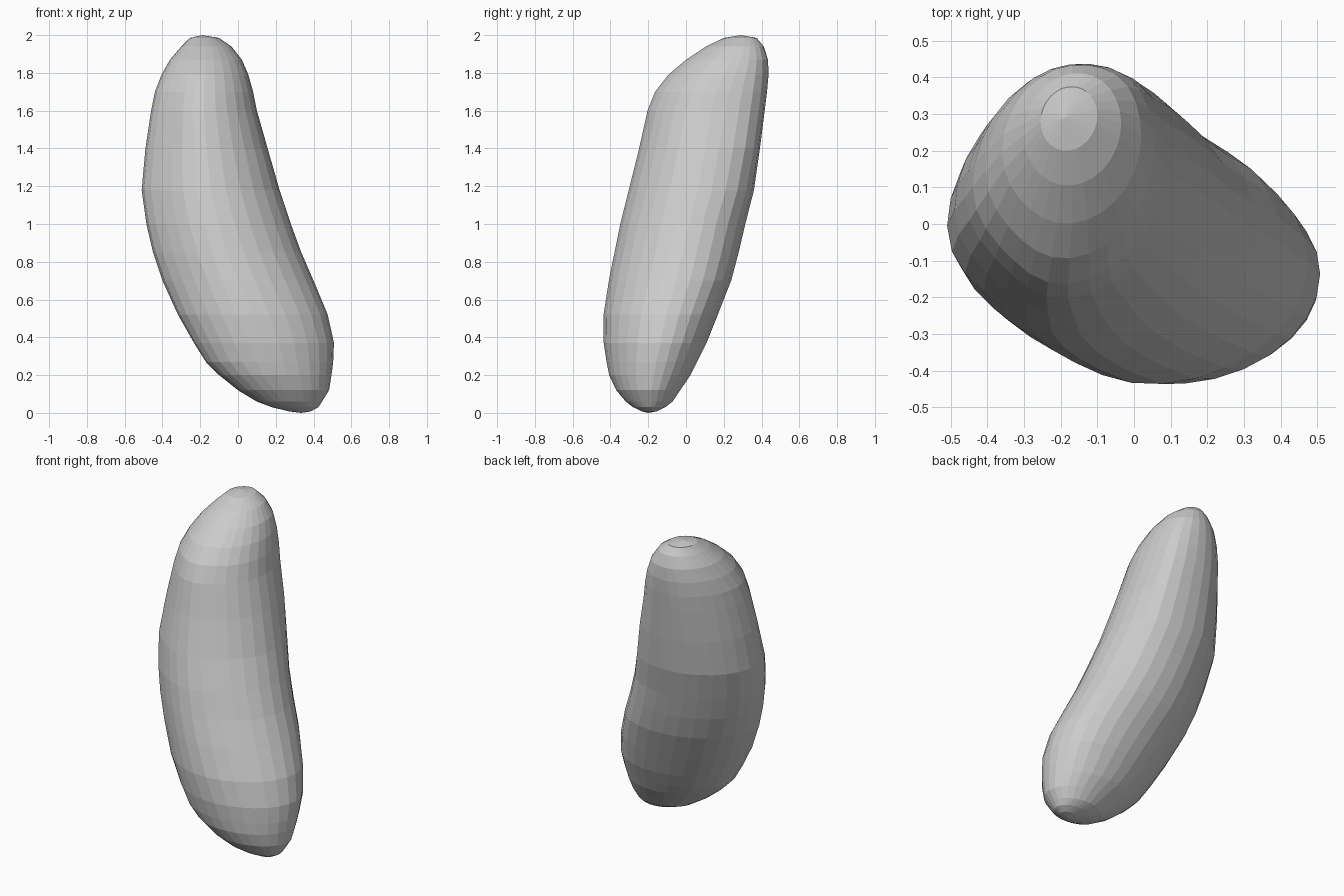
import bpy, bmesh, math

SIDES = 28
SKEW = 0.10  # slight lean of each cross-section toward the back right

# Horizontal cross-sections: z, x min, x max, y min, y max
SECTIONS = [
    (0.008, 0.27, 0.385, -0.235, -0.155),
    (0.03, 0.18, 0.425, -0.28, -0.11),
    (0.06, 0.10, 0.445, -0.32, -0.07),
    (0.12, 0.0, 0.482, -0.37, -0.03),
    (0.20, -0.10, 0.495, -0.408, 0.025),
    (0.27, -0.17, 0.504, -0.422, 0.06),
    (0.37, -0.233, 0.508, -0.437, 0.11),
    (0.52, -0.318, 0.475, -0.438, 0.17),
    (0.70, -0.40, 0.40, -0.41, 0.24),
    (0.85, -0.45, 0.335, -0.38, 0.28),
    (1.00, -0.485, 0.28, -0.35, 0.315),
    (1.18, -0.51, 0.22, -0.305, 0.36),
    (1.40, -0.49, 0.157, -0.25, 0.39),
    (1.60, -0.46, 0.10, -0.205, 0.415),
    (1.70, -0.44, 0.08, -0.165, 0.428),
    (1.79, -0.405, 0.055, -0.095, 0.437),
    (1.87, -0.36, 0.02, 0.0, 0.435),
    (1.94, -0.30, -0.035, 0.105, 0.412),
    (1.985, -0.255, -0.10, 0.20, 0.375),
]
BOTTOM_TIP = (0.335, -0.20, 0.0)
TOP_TIP = (-0.19, 0.29, 2.0)

bm = bmesh.new()


def ramp(z, start, end):
    return max(0.0, min(1.0, (z - start) / (end - start)))


def add_ring(z, x0, x1, y0, y1):
    cx, cy, a, b = (x0 + x1) / 2, (y0 + y1) / 2, (x1 - x0) / 2, (y1 - y0) / 2
    # Fuller back-right corner, flatter front-left corner along the middle
    fade = 1 - ramp(z, 1.65, 1.95)
    fuller = (0.008 * ramp(z, 0.4, 0.7) + 0.012 * ramp(z, 1.0, 1.4)) * fade
    flatter = 0.02 * ramp(z, 0.25, 0.7) * fade
    ring = []
    for i in range(SIDES):
        t = 2 * math.pi * i / SIDES
        d = max(0.0, math.sin(2 * t)) ** 2 * (fuller if t < math.pi / 2 else flatter)
        ring.append(bm.verts.new((cx + a * math.cos(t) + d,
                                  cy + b * math.sin(t + SKEW) + d, z)))
    return ring


# Bean-shaped skin lofted through the sections
rings = [add_ring(*s) for s in SECTIONS]
for low, high in zip(rings, rings[1:]):
    for i in range(SIDES):
        j = (i + 1) % SIDES
        bm.faces.new((low[i], low[j], high[j], high[i]))

# Rounded ends closed with fans
bottom = bm.verts.new(BOTTOM_TIP)
top = bm.verts.new(TOP_TIP)
for i in range(SIDES):
    j = (i + 1) % SIDES
    bm.faces.new((bottom, rings[0][j], rings[0][i]))
    bm.faces.new((top, rings[-1][i], rings[-1][j]))

bmesh.ops.recalc_face_normals(bm, faces=bm.faces)
mesh = bpy.data.meshes.new("bean_body")
bm.to_mesh(mesh)
bm.free()
bpy.context.collection.objects.link(bpy.data.objects.new("bean_body", mesh))
